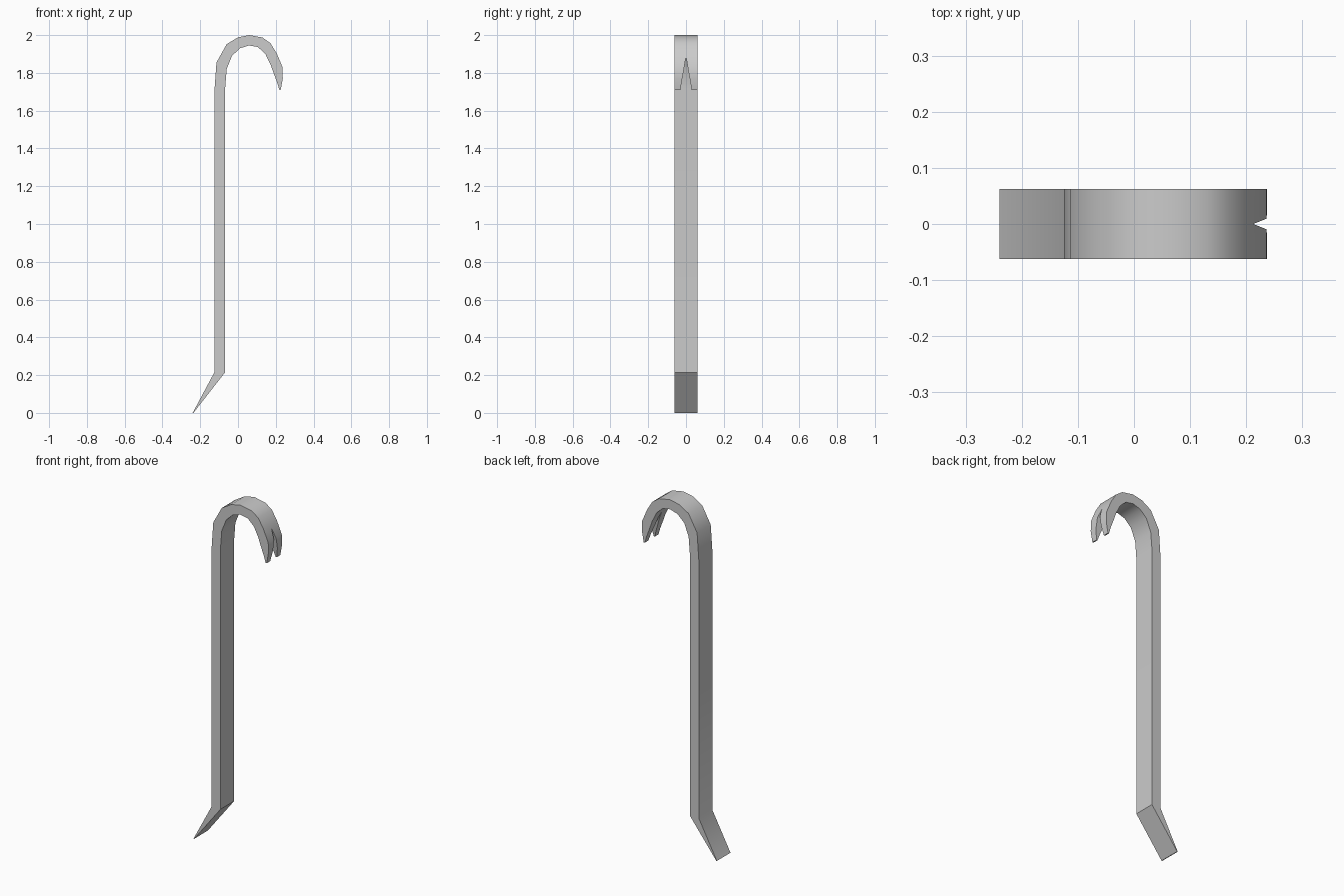
import bpy, bmesh

if "Cube" in bpy.data.objects:
    bpy.data.objects.remove(bpy.data.objects["Cube"])

HALF = 0.062  # half the bar's width in y


def prism(name, rings):
    """Closed solid made by joining equal-length rings of points."""
    bm = bmesh.new()
    rows = [[bm.verts.new(p) for p in ring] for ring in rings]
    n = len(rows[0])
    for a, b in zip(rows, rows[1:]):
        for i in range(n):
            j = (i + 1) % n
            bm.faces.new((a[i], a[j], b[j], b[i]))
    bm.faces.new(rows[0])
    bm.faces.new(rows[-1])
    bmesh.ops.remove_doubles(bm, verts=bm.verts, dist=1e-5)
    bmesh.ops.recalc_face_normals(bm, faces=bm.faces)
    mesh = bpy.data.meshes.new(name)
    bm.to_mesh(mesh)
    bm.free()
    obj = bpy.data.objects.new(name, mesh)
    bpy.context.collection.objects.link(obj)
    return obj


# Bar sections from chisel tip to claw tip: outer x, z, inner x, z
sections = [
    (-0.240, 0.000, -0.236, 0.000),
    (-0.125, 0.215, -0.068, 0.215),
    (-0.125, 1.700, -0.068, 1.720),
    (-0.114, 1.855, -0.060, 1.820),
    (-0.060, 1.952, -0.032, 1.890),
    (0.000, 1.988, 0.010, 1.930),
    (0.060, 2.000, 0.057, 1.945),
    (0.130, 1.987, 0.105, 1.937),
    (0.172, 1.957, 0.145, 1.900),
    (0.205, 1.903, 0.172, 1.845),
    (0.236, 1.830, 0.190, 1.795),
    (0.237, 1.770, 0.207, 1.750),
    (0.226, 1.710, 0.219, 1.710),
]
bar = prism("crowbar", [
    [(ox, -HALF, oz), (ox, HALF, oz), (ix, HALF, iz), (ix, -HALF, iz)]
    for ox, oz, ix, iz in sections])

# V-shaped nail slot in the claw
cutter = prism("claw_slot_cutter", [
    [(x, 0, 1.885), (x, 0.0403, 1.65), (x, -0.0403, 1.65)] for x in (0.10, 0.35)])
cutter.hide_render = True

slot = bar.modifiers.new("claw_slot", "BOOLEAN")
slot.operation = "DIFFERENCE"
slot.solver = "EXACT"
slot.object = cutter
bpy.context.view_layer.objects.active = bar
bar.select_set(True)
bpy.ops.object.modifier_apply(modifier=slot.name)
bpy.data.objects.remove(cutter)

# Smooth hook, crisp bar edges
bpy.ops.object.shade_smooth_by_angle(angle=0.6)
